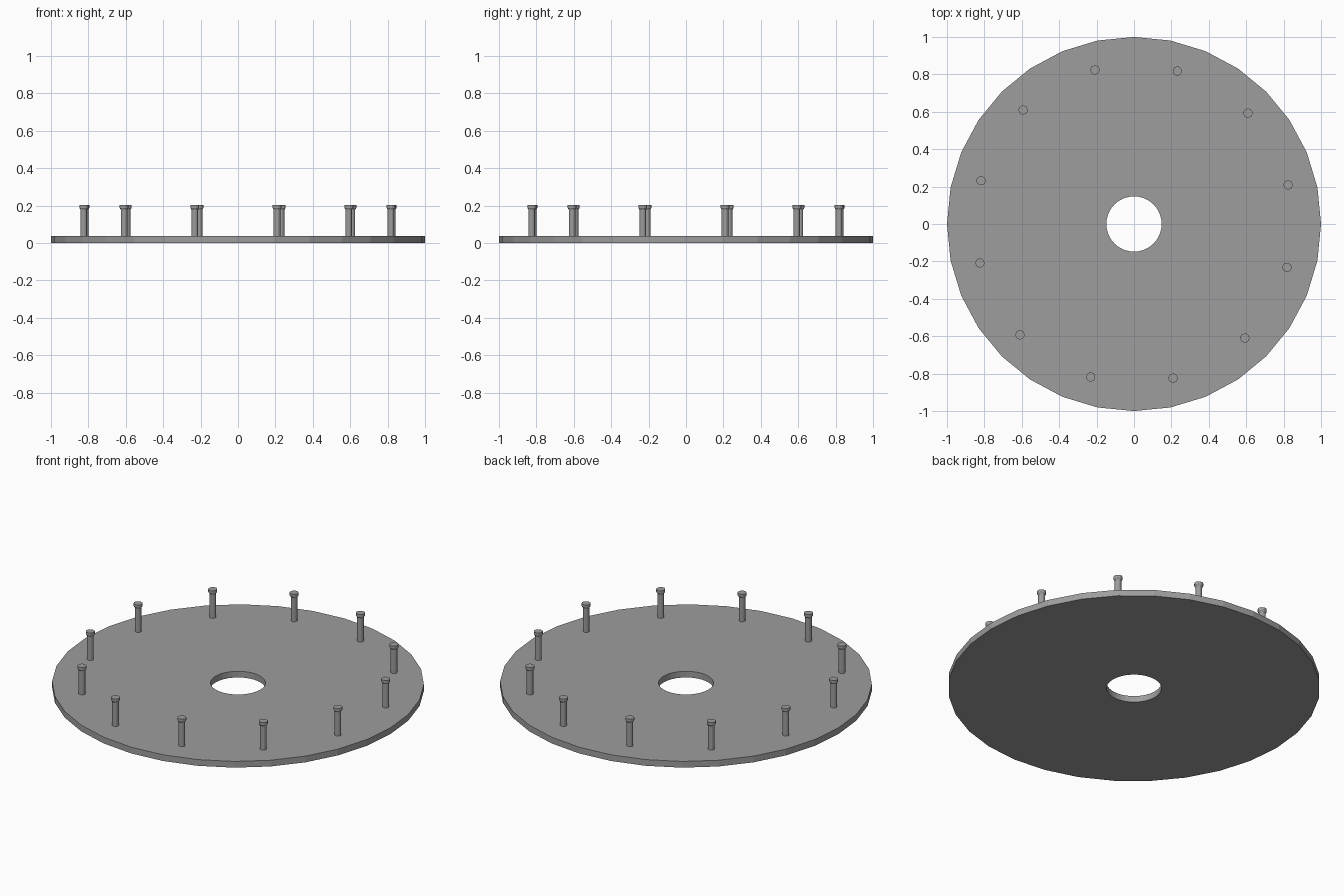
import bpy, bmesh
from math import cos, sin, pi, radians

if "Cube" in bpy.data.objects:
    bpy.data.objects.remove(bpy.data.objects["Cube"])

dark = bpy.data.materials.new("dark_grey")
dark.diffuse_color = (0.34, 0.34, 0.34, 1)
dark.use_nodes = True
dark.node_tree.nodes["Principled BSDF"].inputs["Base Color"].default_value = dark.diffuse_color


def lathe(name, profile, sides, location=(0, 0, 0), closed=False):
    """Revolve (radius, z) points about z; open profiles get end caps."""
    bm = bmesh.new()
    rings = [[bm.verts.new((r * cos(2 * pi * i / sides), r * sin(2 * pi * i / sides), z))
              for i in range(sides)] for r, z in profile]
    pairs = list(zip(rings, rings[1:]))
    if closed:
        pairs.append((rings[-1], rings[0]))
    else:
        bm.faces.new(rings[0][::-1])
        bm.faces.new(rings[-1])
    for a, b in pairs:
        for i in range(sides):
            j = (i + 1) % sides
            bm.faces.new((a[i], a[j], b[j], b[i]))
    bmesh.ops.recalc_face_normals(bm, faces=bm.faces)
    mesh = bpy.data.meshes.new(name)
    bm.to_mesh(mesh)
    bm.free()
    mesh.materials.append(dark)
    obj = bpy.data.objects.new(name, mesh)
    obj.location = location
    bpy.context.collection.objects.link(obj)
    return obj


THICK = 0.037

# Flat round plate with a central bore
lathe("plate", [(1.0, 0), (1.0, THICK), (0.148, THICK), (0.148, 0)], 32, closed=True)

# Ring of twelve headed pins
pin_profile = [(0.018, THICK - 0.005), (0.018, 0.178), (0.0245, 0.188), (0.0245, 0.203)]
for k in range(12):
    a = radians(14.2 + 30 * k)
    pin = lathe(f"pin_{k + 1}", pin_profile, 12, (0.85 * cos(a), 0.85 * sin(a), 0))
    pin.rotation_euler.z = a
